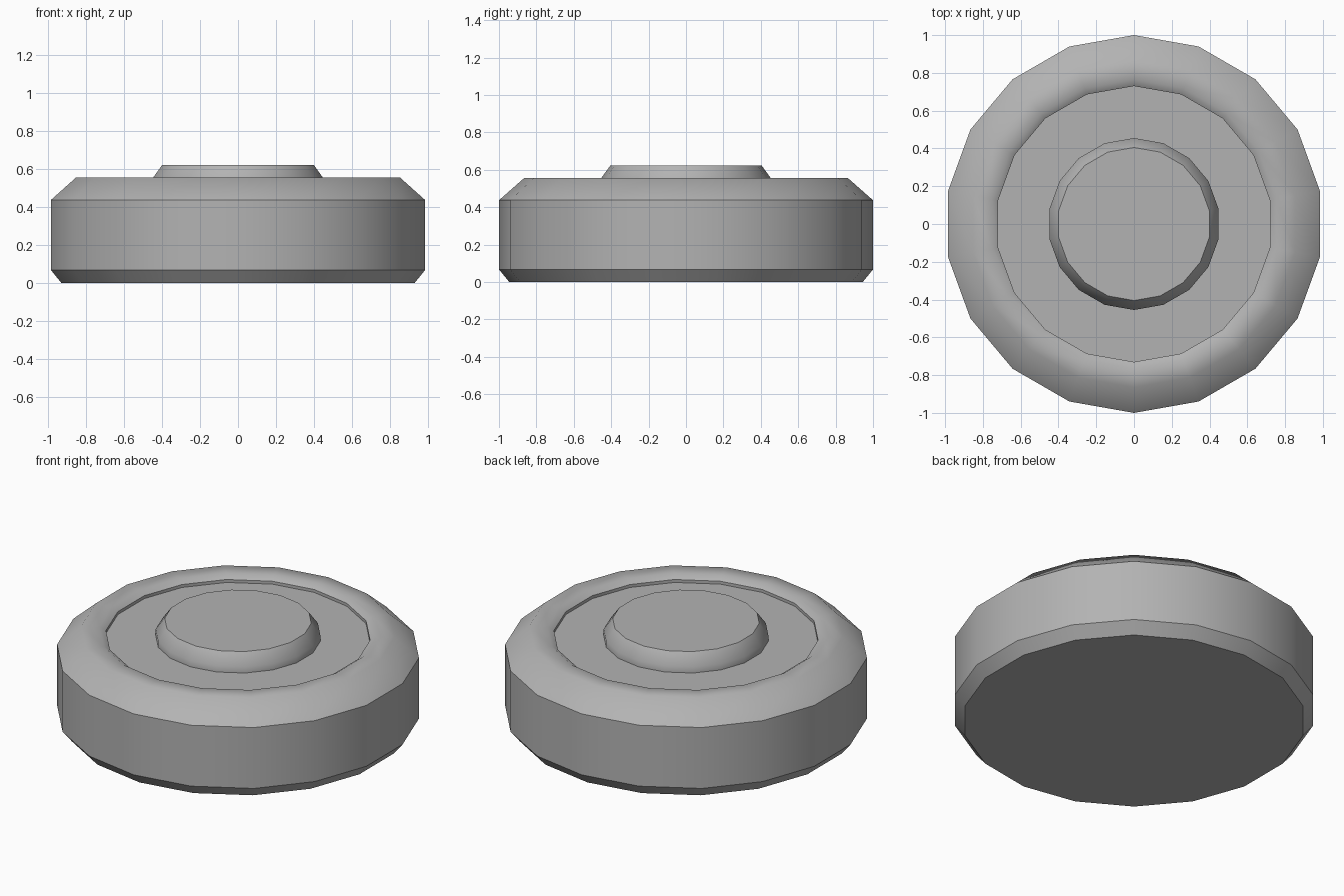
import bpy, bmesh, math

if "Cube" in bpy.data.objects:
    bpy.data.objects.remove(bpy.data.objects["Cube"])

SIDES = 18

# Darker grey shared by both parts
grey = bpy.data.materials.new("dark_grey")
grey.diffuse_color = (0.45, 0.45, 0.45, 1)
grey.use_nodes = True
grey.node_tree.nodes["Principled BSDF"].inputs["Base Color"].default_value = grey.diffuse_color


def lathe(name, profile, sharp_rings):
    """Loft 18-sided rings along a (radius, z) profile and cap both ends."""
    bm = bmesh.new()
    rings = []
    for r, z in profile:
        ring = []
        for i in range(SIDES):
            a = math.pi / 2 + i * math.tau / SIDES
            ring.append(bm.verts.new((r * math.cos(a), r * math.sin(a), z)))
        rings.append(ring)
    for low, high in zip(rings, rings[1:]):
        for i in range(SIDES):
            j = (i + 1) % SIDES
            bm.faces.new((low[i], low[j], high[j], high[i]))
    bm.faces.new(rings[0][::-1])
    bm.faces.new(rings[-1])
    for f in bm.faces:
        f.smooth = True
    # Crease the chosen rings
    for k in sharp_rings:
        for i in range(SIDES):
            bm.edges.get((rings[k][i], rings[k][(i + 1) % SIDES])).smooth = False
    mesh = bpy.data.meshes.new(name)
    bm.to_mesh(mesh)
    bm.free()
    mesh.materials.append(grey)
    obj = bpy.data.objects.new(name, mesh)
    bpy.context.collection.objects.link(obj)
    return obj


# Outer body: bevelled base, wall, rounded rim, small lip down to recessed disc
lathe("round_body",
      [(0.945, 0), (1.0, 0.067), (1.0, 0.437), (0.865, 0.556),
       (0.765, 0.556), (0.73, 0.533), (0.73, 0.515)],
      [0, 1, 2, 5, 6])

# Raised centre hub standing on the recessed disc
lathe("centre_hub",
      [(0.455, 0.51), (0.455, 0.553), (0.405, 0.622)],
      [0, 2])
